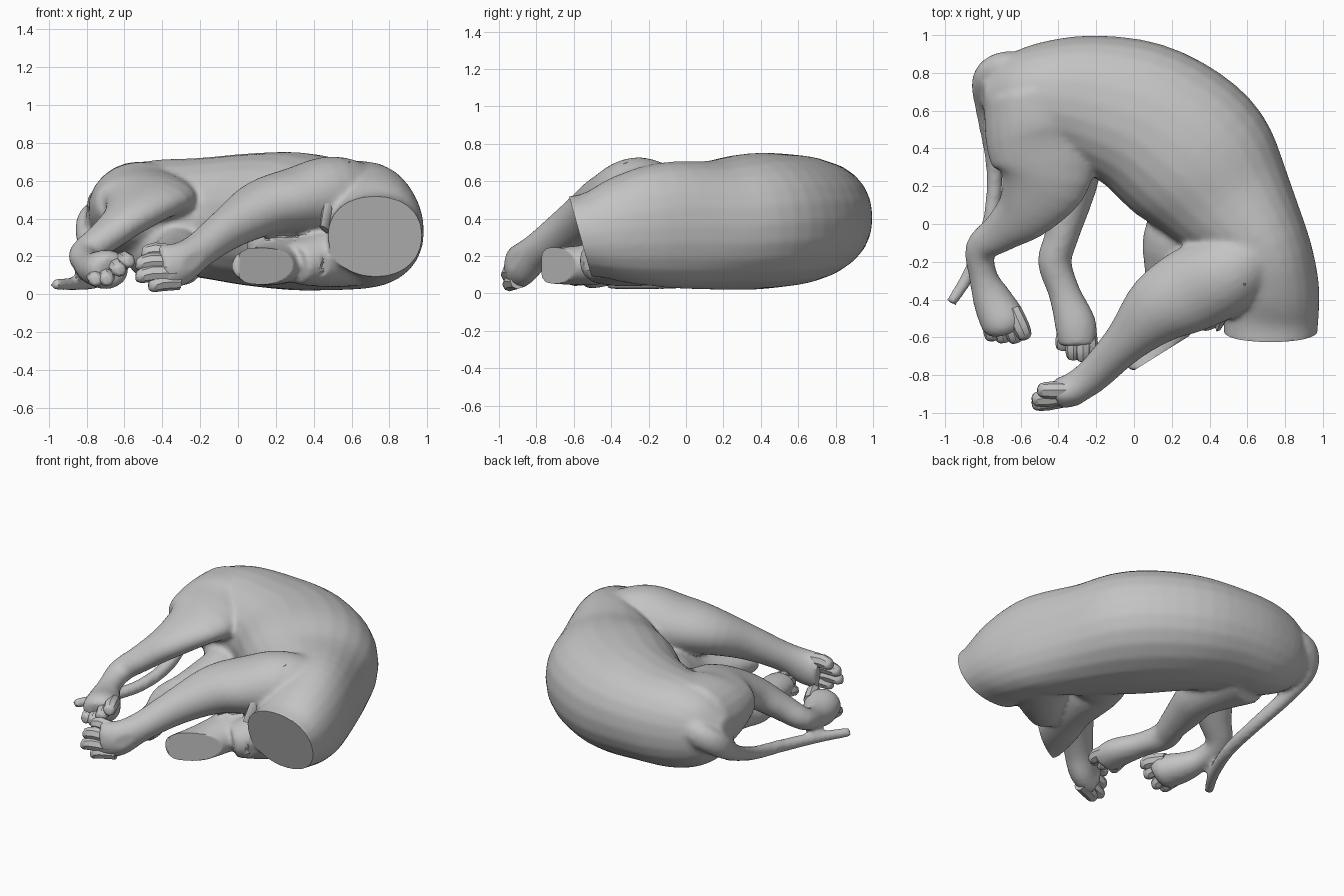
import bpy, bmesh, math
from mathutils import Vector

if "Cube" in bpy.data.objects:
    bpy.data.objects.remove(bpy.data.objects["Cube"])

grey = bpy.data.materials.new("plain grey")
grey.use_nodes = True
grey.diffuse_color = (0.55, 0.55, 0.55, 1)
grey.node_tree.nodes["Principled BSDF"].inputs["Base Color"].default_value = (0.55, 0.55, 0.55, 1)


def spline(rows, steps):
    """Smoothly resample rows of numbers (Catmull-Rom)."""
    pts = [rows[0]] + list(rows) + [rows[-1]]
    out = []
    for i in range(1, len(pts) - 2):
        p0, p1, p2, p3 = pts[i - 1:i + 3]
        for s in range(steps):
            t = s / steps
            out.append([0.5 * (2 * b + (c - a) * t + (2 * a - 5 * b + 4 * c - d) * t * t
                               + (3 * b - a - 3 * c + d) * t ** 3)
                        for a, b, c, d in zip(p0, p1, p2, p3)])
    out.append(list(rows[-1]))
    return out


def loft(bm, rows, steps=4, sides=24, power=2.0):
    """Skin oval rings: each row is x, y, z, half width, half height."""
    rows = spline(rows, steps)
    centres = [Vector(r[:3]) for r in rows]
    rings = []
    for i, r in enumerate(rows):
        tangent = (centres[min(i + 1, len(rows) - 1)] - centres[max(i - 1, 0)]).normalized()
        side = tangent.cross(Vector((0, 0, 1))).normalized()
        up = side.cross(tangent)
        ring = []
        for k in range(sides):
            a = 2 * math.pi * k / sides
            c, s = math.cos(a), math.sin(a)
            u = math.copysign(abs(c) ** (2 / power), c) * r[3]
            v = math.copysign(abs(s) ** (2 / power), s) * r[4]
            ring.append(bm.verts.new(centres[i] + side * u + up * v))
        rings.append(ring)
    for a, b in zip(rings, rings[1:]):
        for k in range(sides):
            n = (k + 1) % sides
            bm.faces.new((a[k], a[n], b[n], b[k]))
    bm.faces.new(rings[0][::-1])
    bm.faces.new(rings[-1])


def finish(name, bm, angle=40):
    bmesh.ops.recalc_face_normals(bm, faces=bm.faces[:])
    mesh = bpy.data.meshes.new(name)
    bm.to_mesh(mesh)
    bm.free()
    mesh.materials.append(grey)
    ob = bpy.data.objects.new(name, mesh)
    bpy.context.collection.objects.link(ob)
    bpy.ops.object.select_all(action='DESELECT')
    ob.select_set(True)
    bpy.context.view_layer.objects.active = ob
    bpy.ops.object.shade_smooth_by_angle(angle=math.radians(angle))
    return ob


body = bmesh.new()

# Curled torso, neck to rump
loft(body, [
    (0.72, -0.69, 0.31, 0.245, 0.20), (0.725, -0.52, 0.315, 0.25, 0.225),
    (0.73, -0.34, 0.34, 0.25, 0.29), (0.68, -0.12, 0.365, 0.255, 0.335),
    (0.49, 0.14, 0.365, 0.365, 0.345), (0.31, 0.36, 0.385, 0.43, 0.365),
    (0.06, 0.55, 0.395, 0.41, 0.35), (-0.22, 0.645, 0.405, 0.36, 0.315),
    (-0.48, 0.68, 0.41, 0.29, 0.295), (-0.68, 0.68, 0.42, 0.20, 0.22),
    (-0.80, 0.68, 0.43, 0.07, 0.09)], power=2.15)

# Upper hind leg
loft(body, [
    (-0.52, 0.66, 0.43, 0.275, 0.275), (-0.50, 0.45, 0.465, 0.285, 0.23),
    (-0.475, 0.26, 0.505, 0.255, 0.12), (-0.565, 0.08, 0.42, 0.17, 0.10),
    (-0.70, -0.04, 0.305, 0.11, 0.085), (-0.81, -0.13, 0.215, 0.085, 0.075),
    (-0.80, -0.27, 0.165, 0.075, 0.07), (-0.75, -0.40, 0.135, 0.105, 0.09),
    (-0.69, -0.52, 0.13, 0.12, 0.105), (-0.67, -0.57, 0.12, 0.085, 0.075)])

# Flank skin between knee and belly
loft(body, [
    (-0.45, 0.48, 0.42, 0.20, 0.20), (-0.27, 0.37, 0.41, 0.13, 0.17),
    (-0.19, 0.30, 0.40, 0.06, 0.14)])

# Lower hind leg
loft(body, [
    (-0.40, 0.58, 0.25, 0.23, 0.19), (-0.32, 0.30, 0.21, 0.145, 0.15),
    (-0.345, 0.12, 0.185, 0.12, 0.125), (-0.385, -0.07, 0.165, 0.09, 0.105),
    (-0.42, -0.20, 0.15, 0.09, 0.09), (-0.37, -0.36, 0.14, 0.085, 0.075),
    (-0.31, -0.53, 0.135, 0.11, 0.085), (-0.30, -0.64, 0.125, 0.10, 0.08)])

# Upper front leg
loft(body, [
    (0.66, -0.14, 0.47, 0.18, 0.21), (0.49, -0.26, 0.515, 0.22, 0.215),
    (0.30, -0.35, 0.495, 0.225, 0.175), (0.13, -0.45, 0.455, 0.19, 0.15),
    (-0.04, -0.62, 0.355, 0.12, 0.115), (-0.20, -0.785, 0.235, 0.095, 0.095),
    (-0.31, -0.87, 0.16, 0.09, 0.115), (-0.41, -0.90, 0.14, 0.08, 0.12)])

# Armpit between neck and lower front leg
loft(body, [
    (0.60, -0.20, 0.22, 0.20, 0.18), (0.45, -0.36, 0.19, 0.17, 0.155),
    (0.30, -0.48, 0.16, 0.12, 0.11)])

# Lower chest running into the blunt lower front leg
loft(body, [
    (0.40, 0.10, 0.25, 0.26, 0.20), (0.25, -0.06, 0.25, 0.20, 0.185),
    (0.23, -0.20, 0.215, 0.18, 0.16), (0.21, -0.38, 0.175, 0.15, 0.125),
    (0.15, -0.58, 0.15, 0.145, 0.105), (0.09, -0.80, 0.15, 0.135, 0.095)])

# Tail
loft(body, [
    (-0.56, 0.82, 0.46, 0.09, 0.10), (-0.71, 0.835, 0.43, 0.075, 0.09),
    (-0.80, 0.76, 0.36, 0.06, 0.08), (-0.785, 0.58, 0.24, 0.05, 0.055),
    (-0.74, 0.30, 0.12, 0.045, 0.045), (-0.76, 0.02, 0.07, 0.042, 0.042),
    (-0.86, -0.24, 0.055, 0.038, 0.038), (-0.97, -0.42, 0.05, 0.03, 0.032)], sides=12)

# Merge the masses into one skin
base = finish("body_base", body)
for kind, settings in (("REMESH", {"mode": 'VOXEL', "voxel_size": 0.016}),
                       ("SMOOTH", {"factor": 0.5, "iterations": 9})):
    mod = base.modifiers.new(kind.lower(), kind)
    for key, value in settings.items():
        setattr(mod, key, value)
merged = base.evaluated_get(bpy.context.evaluated_depsgraph_get())
skin = bmesh.new()
skin.from_mesh(merged.to_mesh())
merged.to_mesh_clear()
bpy.data.objects.remove(base)

# Flat slanted cuts across the neck and lower front leg, level resting side
leg_cut = Vector((0.53, -0.85, 0)).normalized()
leg_tip = Vector((-0.04, -0.80, 0))
for v in skin.verts:
    if v.co.x > 0.44:
        v.co.y = max(v.co.y, -0.62 + (0.5 - v.co.z) * 0.28)
    elif v.co.x < 0.36 and v.co.z < 0.265:
        v.co -= leg_cut * max(0, (v.co - leg_tip).dot(leg_cut))
    v.co.z = max(v.co.z, 0.015)
finish("body", skin)


def paw(name, toes, radius):
    """Four bent toes running from knuckle to tip."""
    bm = bmesh.new()
    for root, tip in toes:
        a, b = Vector(root), Vector(tip)
        m = a.lerp(b, 0.6) + Vector((0, 0, 0.012))
        loft(bm, [(*a, radius, radius), (*m, radius * 1.1, radius * 1.1),
                  (*a.lerp(b, 0.92), radius * 0.85, radius * 0.8),
                  (*b, radius * 0.35, radius * 0.35)], steps=2, sides=8)
    finish(name, bm)


paw("upper_front_toes", [
    ((-0.31, -0.90, 0.065), (-0.47, -0.95, 0.04)), ((-0.33, -0.92, 0.11), (-0.54, -0.955, 0.09)),
    ((-0.33, -0.91, 0.17), (-0.54, -0.93, 0.155)), ((-0.33, -0.88, 0.215), (-0.51, -0.88, 0.215))], 0.042)
paw("upper_hind_toes", [
    ((-0.76, -0.45, 0.09), (-0.75, -0.62, 0.07)), ((-0.71, -0.47, 0.10), (-0.69, -0.63, 0.07)),
    ((-0.67, -0.47, 0.15), (-0.62, -0.63, 0.12)), ((-0.64, -0.45, 0.17), (-0.57, -0.61, 0.17))], 0.042)
paw("lower_hind_toes", [
    ((-0.36, -0.54, 0.11), (-0.38, -0.67, 0.09)), ((-0.32, -0.58, 0.14), (-0.32, -0.72, 0.11)),
    ((-0.27, -0.58, 0.15), (-0.27, -0.73, 0.13)), ((-0.24, -0.56, 0.13), (-0.23, -0.70, 0.12))], 0.04)

# Skin fold between shoulder and neck
fold = bmesh.new()
loft(fold, [(0.46, -0.52, 0.34, 0.02, 0.06), (0.49, -0.46, 0.50, 0.03, 0.05),
            (0.54, -0.40, 0.62, 0.025, 0.04), (0.585, -0.31, 0.695, 0.01, 0.01)], sides=8)
finish("shoulder_fold", fold)
